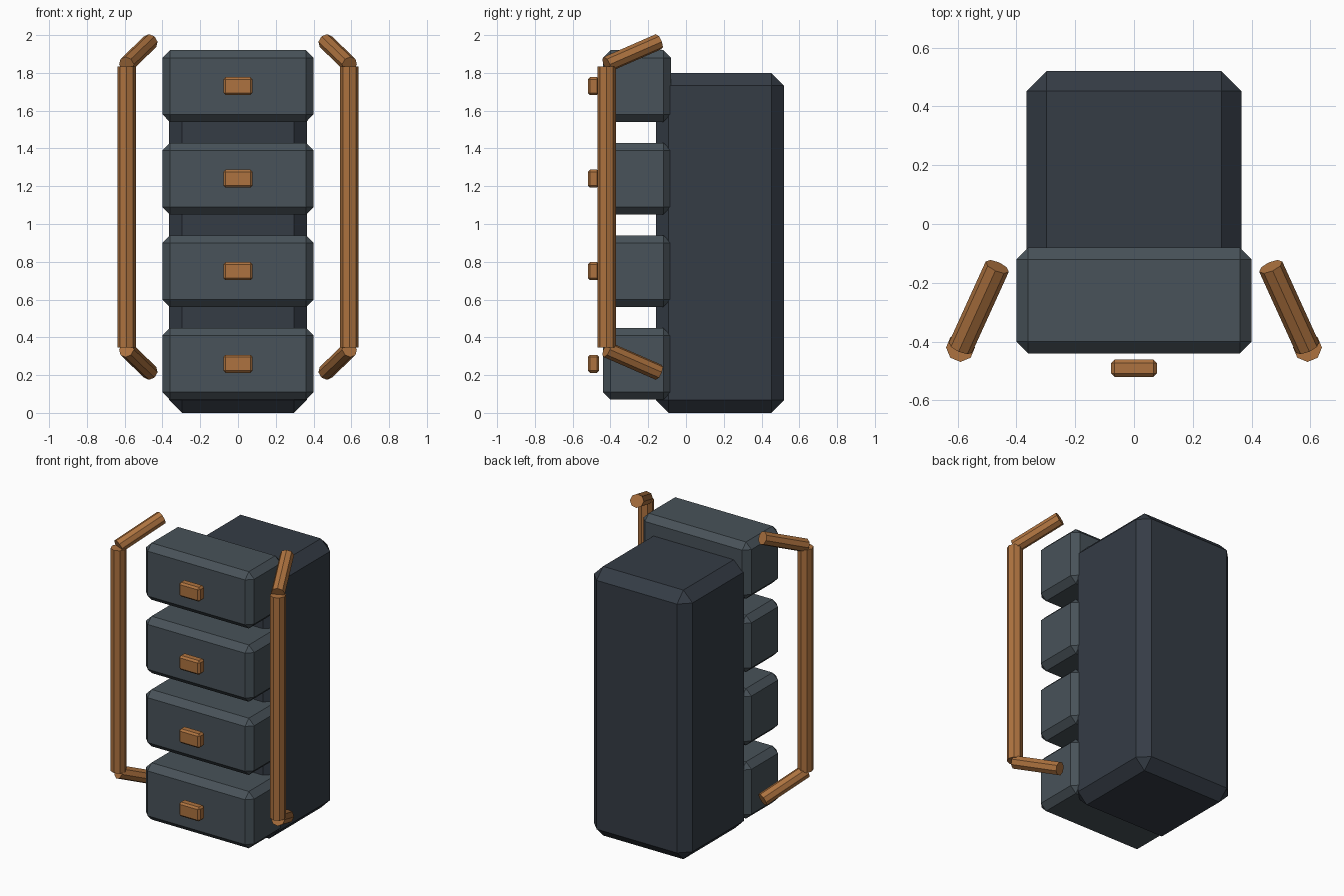
import bpy
from mathutils import Vector

if "Cube" in bpy.data.objects:
    bpy.data.objects.remove(bpy.data.objects["Cube"])


def material(name, color):
    m = bpy.data.materials.new(name)
    m.diffuse_color = color
    m.use_nodes = True
    m.node_tree.nodes["Principled BSDF"].inputs["Base Color"].default_value = m.diffuse_color
    return m


dark = material("dark_slate", (0.035, 0.045, 0.06, 1))
slate = material("slate", (0.065, 0.085, 0.10, 1))
copper = material("copper", (0.42, 0.17, 0.05, 1))


def chamfer_box(name, center, size, chamfer, mat):
    bpy.ops.mesh.primitive_cube_add(size=1, location=center)
    ob = bpy.context.object
    ob.name = name
    ob.scale = size
    bpy.ops.object.transform_apply(location=False, rotation=False, scale=True)
    bev = ob.modifiers.new("chamfer", 'BEVEL')
    bev.width = chamfer
    bev.segments = 1
    ob.data.materials.append(mat)
    return ob


def rod(name, a, b, radius):
    a, b = Vector(a), Vector(b)
    d = b - a
    bpy.ops.mesh.primitive_cylinder_add(vertices=8, radius=radius, depth=d.length,
                                        location=(a + b) / 2)
    ob = bpy.context.object
    ob.name = name
    ob.rotation_euler = d.to_track_quat('Z', 'Y').to_euler()
    ob.data.materials.append(copper)
    return ob


# Tall rear cabinet
chamfer_box("cabinet_body", (0, 0.18, 0.90), (0.73, 0.68, 1.80), 0.068, dark)

# Stack of four drawers with pulls
for i in range(4):
    z = 0.26 + 0.49 * i
    chamfer_box(f"drawer_{i + 1}", (0, -0.26, z), (0.80, 0.36, 0.38), 0.04, slate)
    chamfer_box(f"drawer_pull_{i + 1}", (0, -0.49, z), (0.155, 0.06, 0.095), 0.012, copper)

# Side guard rails: an upright with two angled ends
for side, s in (("left", -1), ("right", 1)):
    rod(f"{side}_rail_upright", (s * 0.59, -0.42, 0.345), (s * 0.59, -0.42, 1.835), 0.049)
    rod(f"{side}_rail_top", (s * 0.59, -0.42, 1.845), (s * 0.465, -0.145, 1.965), 0.043)
    rod(f"{side}_rail_bottom", (s * 0.59, -0.42, 0.335), (s * 0.465, -0.145, 0.215), 0.043)
